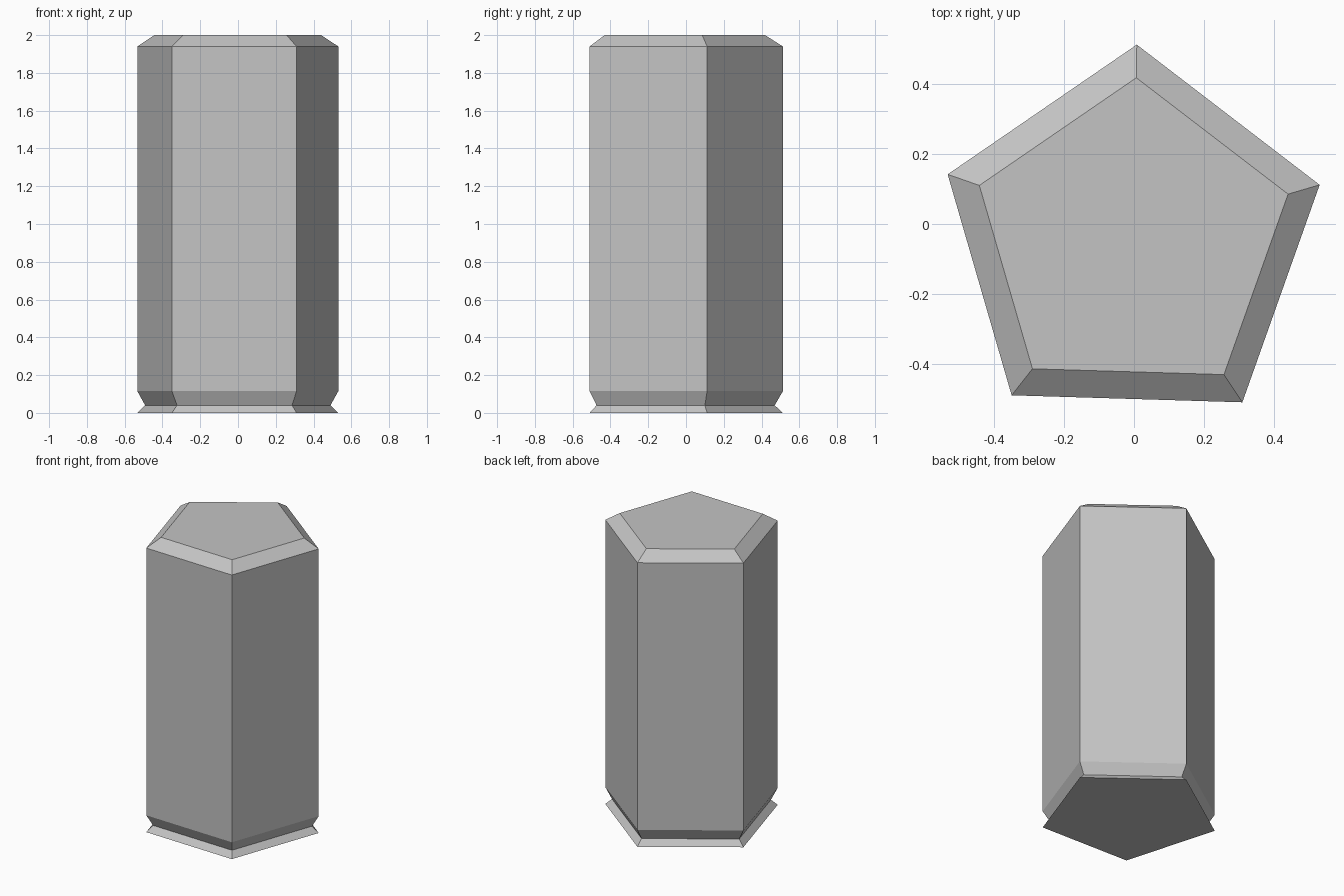
import bpy
import bmesh

cube = bpy.data.objects.get("Cube")
if cube:
    bpy.data.objects.remove(cube, do_unlink=True)

# Single plain grey
grey = bpy.data.materials.new("plain grey")
grey.use_nodes = True
colour = (0.55, 0.55, 0.55, 1.0)
grey.diffuse_color = colour
grey.node_tree.nodes["Principled BSDF"].inputs["Base Color"].default_value = colour

# Slightly uneven five-sided outline, counter-clockwise from above
outline = [(0.008, 0.513), (-0.533, 0.142), (-0.35, -0.49), (0.31, -0.51), (0.531, 0.112)]
centre_y = -0.044

# Height and outline scale: foot, neck, lower body, shoulder, cap
levels = [(0.0, 1.0), (0.04, 0.922), (0.115, 1.0), (1.94, 1.0), (2.0, 0.83)]


def add_ring(bm, height, scale):
    return [bm.verts.new((x * scale, centre_y + (y - centre_y) * scale, height))
            for x, y in outline]


# Stack the rings and bridge them into a closed column
bm = bmesh.new()
rings = [add_ring(bm, height, scale) for height, scale in levels]
count = len(outline)
for lower, upper in zip(rings, rings[1:]):
    for i in range(count):
        j = (i + 1) % count
        bm.faces.new((lower[i], lower[j], upper[j], upper[i]))
bm.faces.new(rings[0][::-1])
bm.faces.new(rings[-1])
bmesh.ops.recalc_face_normals(bm, faces=bm.faces)

mesh = bpy.data.meshes.new("pentagonal_column")
bm.to_mesh(mesh)
bm.free()
mesh.materials.append(grey)
column = bpy.data.objects.new("pentagonal_column", mesh)
bpy.context.collection.objects.link(column)
